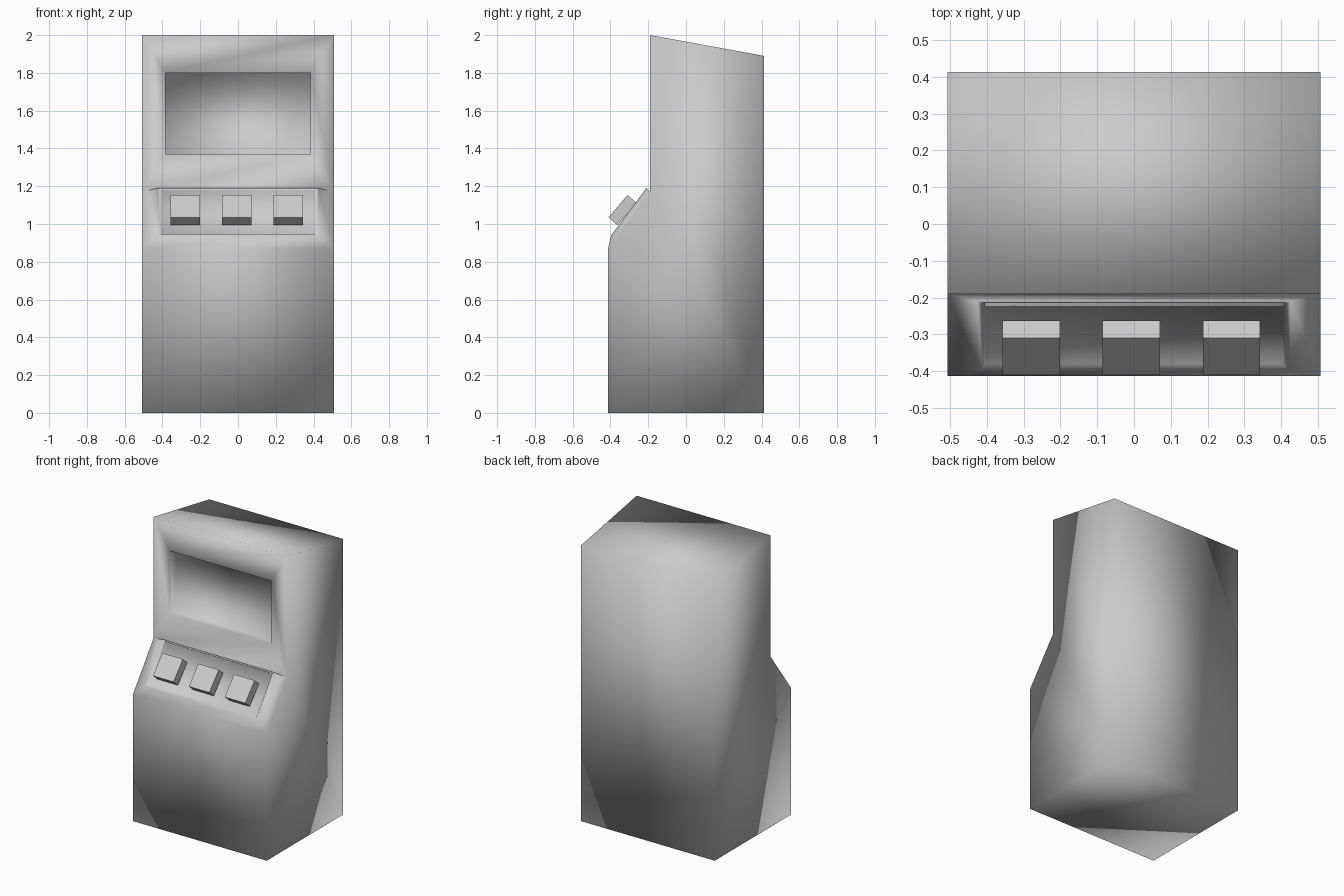
import bpy, bmesh

if "Cube" in bpy.data.objects:
    bpy.data.objects.remove(bpy.data.objects["Cube"])

HALF_W = 0.507


def finish(bm, name, smooth):
    bmesh.ops.recalc_face_normals(bm, faces=bm.faces[:])
    for f in bm.faces:
        f.smooth = smooth
    mesh = bpy.data.meshes.new(name)
    bm.to_mesh(mesh)
    bm.free()
    obj = bpy.data.objects.new(name, mesh)
    bpy.context.collection.objects.link(obj)
    return obj


def prism(profile, x0, x1):
    """Extrude a closed (y, z) side profile from x0 to x1."""
    bm = bmesh.new()
    cap = bm.faces.new([bm.verts.new((x0, y, z)) for y, z in profile])
    ext = bmesh.ops.extrude_face_region(bm, geom=[cap], use_keep_orig=True)
    verts = [g for g in ext["geom"] if isinstance(g, bmesh.types.BMVert)]
    bmesh.ops.translate(bm, vec=(x1 - x0, 0, 0), verts=verts)
    bmesh.ops.recalc_face_normals(bm, faces=bm.faces[:])
    return bm


def inset_to(bm, face, half_w, low, high):
    """Inset a quad and place its inner edges at the given (y, z) lines."""
    bmesh.ops.inset_individual(bm, faces=[face], thickness=0.01)
    mid = face.calc_center_median().z
    for v in face.verts:
        y, z = high if v.co.z > mid else low
        v.co = (half_w if v.co.x > 0 else -half_w, y, z)


# Cabinet body from its side profile
bm = prism([(-0.413, 0), (0.413, 0), (0.413, 1.89), (-0.19, 2.0),
            (-0.19, 1.17), (-0.413, 0.87)], -HALF_W, HALF_W)


def face_at(z):
    return min(bm.faces, key=lambda f: (f.calc_center_median() -
                                        bm_point(z)).length)


def bm_point(z):
    from mathutils import Vector
    return Vector((0, -0.19 if z > 1.2 else -0.30, z))


screen_face = face_at(1.585)
panel_face = face_at(1.02)

# Recessed screen
inset_to(bm, screen_face, 0.385, (-0.19, 1.37), (-0.19, 1.80))
inset_to(bm, screen_face, 0.385, (-0.15, 1.37), (-0.11, 1.80))

# Raised control panel with a shallow tray inside its rim
inset_to(bm, panel_face, 0.425, (-0.396, 0.94), (-0.21, 1.19))
inset_to(bm, panel_face, 0.412, (-0.391, 0.947), (-0.215, 1.183))
inset_to(bm, panel_face, 0.405, (-0.380, 0.947), (-0.206, 1.177))
finish(bm, "cabinet", True)

# Three square buttons standing on the panel
for i, x in enumerate((-0.279, -0.007, 0.265)):
    b = prism([(-0.411, 1.035), (-0.31, 1.153), (-0.262, 1.112),
               (-0.363, 0.994)], x - 0.078, x + 0.078)
    finish(b, f"button_{i + 1}", False)
